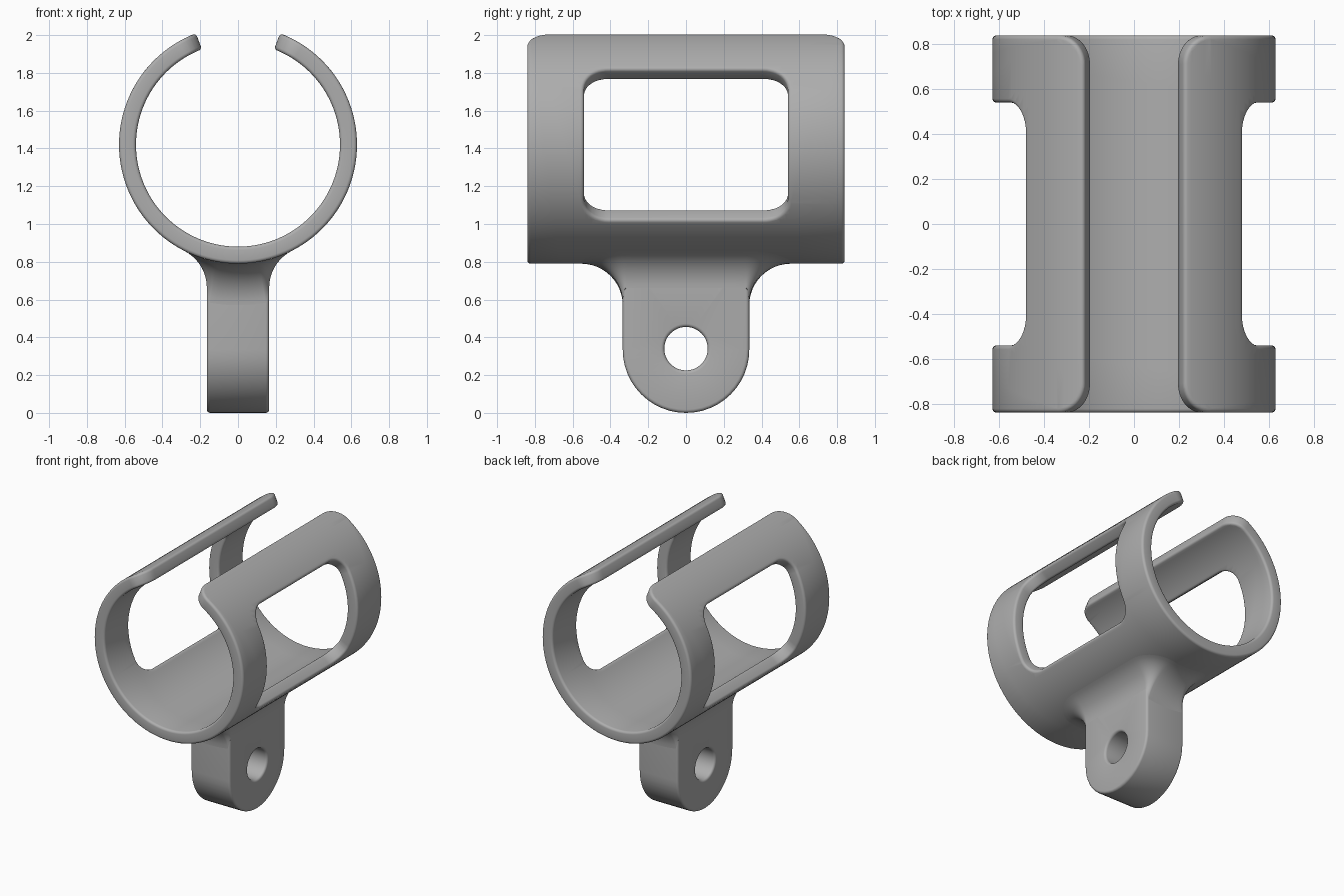
import bpy, bmesh
from math import sin, cos, pi, radians, sqrt
from mathutils import Vector

cube = bpy.data.objects.get("Cube")
if cube:
    bpy.data.objects.remove(cube, do_unlink=True)

AXIS_Z, R_OUT, R_IN = 1.42, 0.63, 0.54      # clamp ring
HALF_LEN, SLOT = 0.84, radians(20.7)
LUG_X, LUG_Y = 0.165, 0.335                 # lug half thickness, half width
FILLET = 0.22
EDGE = 0.018                                # rounding of every edge

grey = bpy.data.materials.new("plain grey")
grey.use_nodes = True
colour = (0.42, 0.42, 0.42, 1)
grey.diffuse_color = colour
grey.node_tree.nodes["Principled BSDF"].inputs["Base Color"].default_value = colour


def rounded_rect(cx, cy, hx, hy, low, high, steps=12):
    """Outline with separate corner radii for the low and high ends."""
    points = []
    for sx, sy, start, r in ((1, 1, 0, high), (-1, 1, 1, high), (-1, -1, 2, low), (1, -1, 3, low)):
        for i in range(steps + 1):
            a = (start + i / steps) * pi / 2
            p = Vector((cx + sx * (hx - r) + r * cos(a), cy + sy * (hy - r) + r * sin(a)))
            if not points or (p - points[-1]).length > 1e-5:
                points.append(p)
    if (points[0] - points[-1]).length < 1e-5:
        points.pop()
    return points


def bridge(bm, rings):
    for lower, upper in zip(rings, rings[1:]):
        n = len(lower)
        for i in range(n):
            j = (i + 1) % n
            bm.faces.new((lower[i], lower[j], upper[j], upper[i]))


def plate(outer, holes, thick):
    """Flat plate with holes and rounded edges; each shape is rounded_rect arguments."""
    bm = bmesh.new()
    angles = [k * pi / 8 for k in range(5)]
    layers = [(EDGE * (1 - cos(a)), EDGE * (1 - sin(a))) for a in angles]
    layers += [(thick - t, inset) for t, inset in reversed(layers)]
    bottom, top = [], []
    for shape, sign in [(outer, -1)] + [(h, 1) for h in holes]:
        cx, cy, hx, hy, low, high = shape
        rings = []
        for t, inset in layers:
            d = sign * inset
            pts = rounded_rect(cx, cy, hx + d, hy + d, low + d, high + d)
            rings.append([bm.verts.new((p.x, p.y, t)) for p in pts])
        bridge(bm, rings)
        for ring, caps in ((rings[0], bottom), (rings[-1], top)):
            caps += [bm.edges.get((v, ring[i - 1])) for i, v in enumerate(ring)]
    for caps in (bottom, top):
        bmesh.ops.triangle_fill(bm, use_beauty=True, edges=caps, normal=(0, 0, 1))
    return bm


def finish(bm, name):
    bmesh.ops.recalc_face_normals(bm, faces=bm.faces)
    mesh = bpy.data.meshes.new(name)
    bm.to_mesh(mesh)
    bm.free()
    mesh.materials.append(grey)
    obj = bpy.data.objects.new(name, mesh)
    bpy.context.collection.objects.link(obj)
    bpy.ops.object.select_all(action='DESELECT')
    obj.select_set(True)
    bpy.context.view_layer.objects.active = obj
    bpy.ops.object.shade_smooth_by_angle(angle=radians(40))
    return obj


# Clamp ring: flat sheet with two windows, sliced finely and rolled into a tube
side = R_OUT * pi / 2
windows = [(s * side, 0, R_OUT * radians(39.2), 0.54, 0.13, 0.13) for s in (-1, 1)]
bm = plate((0, 0, R_OUT * (pi - SLOT), HALF_LEN, 0.13, 0.13), windows, R_OUT - R_IN)
for deg in range(-159, 160, 3):
    bmesh.ops.bisect_plane(bm, geom=bm.verts[:] + bm.edges[:] + bm.faces[:], dist=1e-5,
                           plane_co=(R_OUT * radians(deg), 0, 0), plane_no=(1, 0, 0))
for v in bm.verts:
    u, y, t = v.co
    a, r = u / R_OUT, R_IN + t
    v.co = (r * sin(a), y, AXIS_Z - r * cos(a))
finish(bm, "clamp_ring")

# Mounting lug: round-ended plate with a bolt hole, its top buried in the ring wall
top = 0.85
bm = plate((0, top / 2, LUG_Y, top / 2, LUG_Y, 0.03),
           [(0, 0.34, 0.115, 0.115, 0.115, 0.115)], 2 * LUG_X)
for v in bm.verts:
    y, z, t = v.co
    v.co = (t - LUG_X, y, z)
finish(bm, "mounting_lug")

# Blend between lug and ring: a ball rolled around the joint
path = []
outline = rounded_rect(0, 0, LUG_X, LUG_Y, EDGE, EDGE)
for i, p in enumerate(outline):
    core = Vector((max(-LUG_X + EDGE, min(LUG_X - EDGE, p.x)),
                   max(-LUG_Y + EDGE, min(LUG_Y - EDGE, p.y))))
    normal = (p - core).normalized()
    path.append((p, normal))
    q = outline[(i + 1) % len(outline)]
    if (q - p).length > 0.1:
        path += [(p.lerp(q, k / 10), normal) for k in range(1, 10)]
bm = bmesh.new()
steps = 12
rings = [[] for _ in range(steps + 1)]
for p, n in path:
    c = p + n * FILLET
    drop = sqrt((R_OUT + FILLET) ** 2 - c.x ** 2)
    centre = Vector((c.x, c.y, AXIS_Z - drop))
    start = Vector((-n.x, -n.y, 0))
    end = Vector((-c.x, 0, drop)).normalized()
    for k, ring in enumerate(rings):
        ring.append(bm.verts.new(centre + FILLET * start.slerp(end, k / steps)))
bridge(bm, rings)
bm.faces.new(rings[0])
finish(bm, "lug_fillet")
